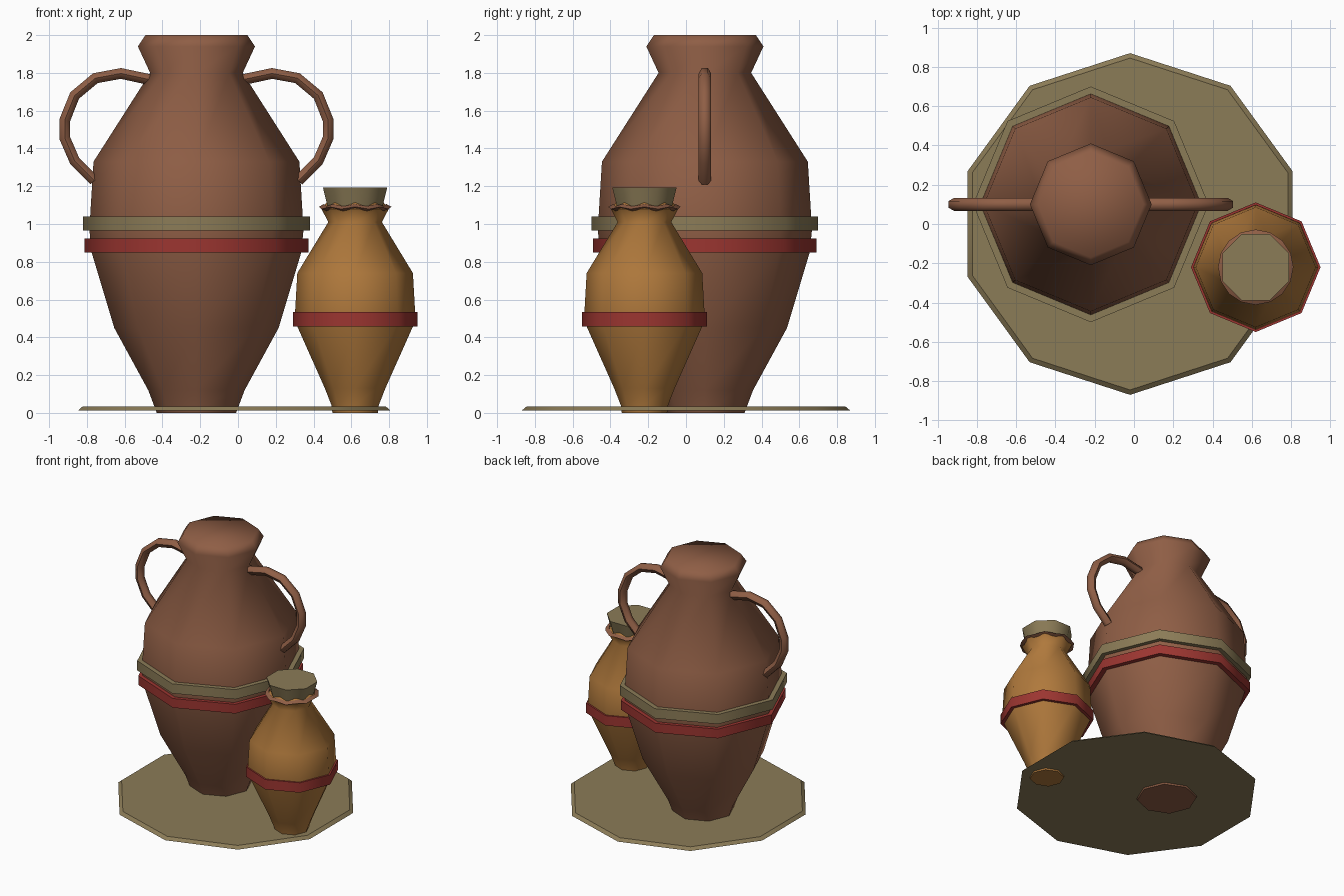
import bpy, bmesh, math
from mathutils import Vector

default = bpy.data.objects.get("Cube")
if default:
    bpy.data.objects.remove(default)


def material(name, rgb):
    m = bpy.data.materials.new(name)
    m.use_nodes = True
    m.diffuse_color = (*rgb, 1)
    m.node_tree.nodes["Principled BSDF"].inputs["Base Color"].default_value = (*rgb, 1)
    return m


TERRACOTTA = material("terracotta", (0.275, 0.112, 0.06))
OCHRE = material("ochre", (0.43, 0.19, 0.045))
STRAW = material("straw", (0.26, 0.20, 0.095))
RED = material("red", (0.33, 0.036, 0.03))


def finish(bm, name, mat, location, angle=60):
    bmesh.ops.recalc_face_normals(bm, faces=bm.faces)
    mesh = bpy.data.meshes.new(name)
    bm.to_mesh(mesh)
    bm.free()
    mesh.materials.append(mat)
    obj = bpy.data.objects.new(name, mesh)
    obj.location = location
    bpy.context.collection.objects.link(obj)
    bpy.ops.object.select_all(action="DESELECT")
    obj.select_set(True)
    bpy.context.view_layer.objects.active = obj
    bpy.ops.object.shade_smooth_by_angle(angle=math.radians(angle))
    return obj


def bridge(bm, a, b):
    for i in range(len(a)):
        j = (i + 1) % len(a)
        bm.faces.new((a[i], a[j], b[j], b[i]))


def lathe(name, mat, location, profile, sides=8, turn=0.0, hollow=False, ripple=0.0, angle=60):
    """Turn (radius, height) points around z; a hollow profile closes on itself."""
    bm = bmesh.new()
    rings = []
    for r, z in profile:
        ring = []
        for i in range(sides):
            a = turn + math.tau * i / sides
            wave = ripple * (-1) ** i
            ring.append(bm.verts.new((r * math.cos(a), r * math.sin(a), z + wave)))
        rings.append(ring)
    for a, b in zip(rings, rings[1:]):
        bridge(bm, a, b)
    if hollow:
        bridge(bm, rings[-1], rings[0])
    else:
        bm.faces.new(rings[0])
        bm.faces.new(rings[-1])
    return finish(bm, name, mat, location, angle)


def band(name, mat, location, inner, outer, low, high):
    return lathe(name, mat, location,
                 [(inner, low), (outer, low), (outer, high), (inner, high)], hollow=True)


def tube(name, mat, location, path, radius, sides=6):
    """Sweep a round section along a path in the xz plane."""
    bm = bmesh.new()
    pts = [Vector((x, 0, z)) for x, z in path]
    rings = []
    for k, p in enumerate(pts):
        t = (pts[min(k + 1, len(pts) - 1)] - pts[max(k - 1, 0)]).normalized()
        side = Vector((0, 1, 0))
        out = t.cross(side)
        rings.append([bm.verts.new(p + radius * (side * math.cos(math.tau * i / sides)
                                                 + out * math.sin(math.tau * i / sides)))
                      for i in range(sides)])
    for a, b in zip(rings, rings[1:]):
        bridge(bm, a, b)
    bm.faces.new(rings[0])
    bm.faces.new(rings[-1])
    return finish(bm, name, mat, location)


# Round straw mat
lathe("mat", STRAW, (-0.02, 0, 0), [(0.87, 0.012), (0.845, 0.033)],
      sides=10, turn=math.pi / 2, angle=30)

# Large jar with its two bands
BIG = (-0.22, 0.10, 0)
lathe("large_jar", TERRACOTTA, BIG, [
    (0.21, 0), (0.255, 0.12), (0.435, 0.45), (0.555, 0.85), (0.567, 0.97),
    (0.545, 1.33), (0.245, 1.80), (0.31, 1.94), (0.27, 2.0)])
band("large_jar_straw_band", STRAW, BIG, 0.55, 0.60, 0.965, 1.04)
band("large_jar_red_band", RED, BIG, 0.54, 0.592, 0.85, 0.922)

# Pair of looped handles
handles = tube("large_jar_handles", TERRACOTTA, BIG, [
    (0.25, 1.765), (0.40, 1.797), (0.535, 1.772), (0.645, 1.68), (0.697, 1.55),
    (0.697, 1.455), (0.645, 1.335), (0.54, 1.23)], 0.033)
handles.modifiers.new("mirror", "MIRROR").use_mirror_merge = False

# Small jar with band, tied collar and stopper
SMALL = (0.62, -0.22, 0)
lathe("small_jar", OCHRE, SMALL, [
    (0.12, 0), (0.125, 0.04), (0.16, 0.13), (0.305, 0.455), (0.318, 0.53),
    (0.306, 0.74), (0.142, 1.01), (0.178, 1.08), (0.15, 1.115)])
band("small_jar_red_band", RED, SMALL, 0.295, 0.33, 0.458, 0.535)
lathe("small_jar_collar", TERRACOTTA, SMALL,
      [(0.165, 1.075), (0.192, 1.085), (0.165, 1.1)], sides=16, hollow=True, ripple=0.006)
lathe("small_jar_stopper", STRAW, SMALL, [(0.158, 1.095), (0.184, 1.192)], turn=math.pi / 8)
